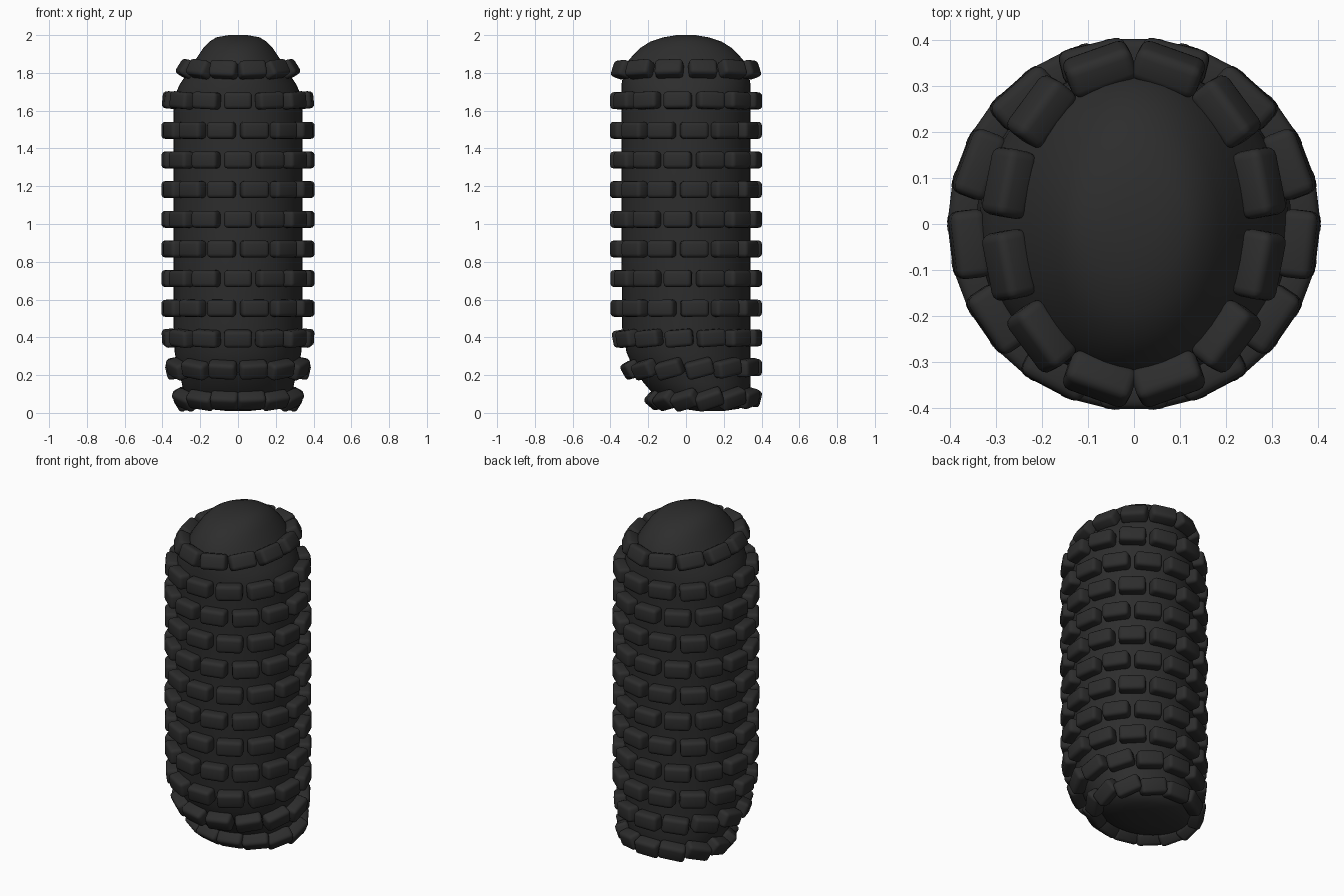
import bpy, bmesh, math
from mathutils import Vector, Matrix

if "Cube" in bpy.data.objects:
    bpy.data.objects.remove(bpy.data.objects["Cube"], do_unlink=True)

rubber = bpy.data.materials.new("black rubber")
rubber.use_nodes = True
COLOUR = (0.026, 0.026, 0.026, 1)
rubber.diffuse_color = COLOUR
rubber.node_tree.nodes["Principled BSDF"].inputs["Base Color"].default_value = COLOUR

# Body sections: height, half width, front y, back y
SECTIONS = [
    (0.010, 0.06, 0.06, 0.20), (0.022, 0.17, -0.02, 0.28),
    (0.050, 0.25, -0.11, 0.325), (0.090, 0.285, -0.165, 0.34),
    (0.160, 0.298, -0.225, 0.342), (0.240, 0.32, -0.28, 0.342),
    (0.320, 0.335, -0.315, 0.342), (0.450, 0.342, -0.338, 0.342),
    (1.000, 0.342, -0.342, 0.342), (1.600, 0.342, -0.342, 0.342),
    (1.680, 0.335, -0.342, 0.342), (1.740, 0.308, -0.341, 0.341),
    (1.800, 0.268, -0.332, 0.332), (1.870, 0.225, -0.302, 0.302),
    (1.930, 0.185, -0.245, 0.245), (1.965, 0.152, -0.19, 0.19),
    (1.988, 0.115, -0.12, 0.12), (2.000, 0.05, -0.05, 0.05),
]


def surface(angle, z):
    """Point on the body; angle 0 faces the front."""
    for a, b in zip(SECTIONS, SECTIONS[1:]):
        if z <= b[0]:
            t = (z - a[0]) / (b[0] - a[0])
            hx, y0, y1 = (a[i] + (b[i] - a[i]) * t for i in (1, 2, 3))
            break
    return Vector((hx * math.sin(angle),
                   (y0 + y1) / 2 - (y1 - y0) / 2 * math.cos(angle), z))


def make_object(name, bm, sharp):
    bmesh.ops.recalc_face_normals(bm, faces=bm.faces)
    mesh = bpy.data.meshes.new(name)
    bm.to_mesh(mesh)
    bm.free()
    obj = bpy.data.objects.new(name, mesh)
    bpy.context.collection.objects.link(obj)
    mesh.materials.append(rubber)
    bpy.ops.object.select_all(action='DESELECT')
    obj.select_set(True)
    bpy.context.view_layer.objects.active = obj
    bpy.ops.object.shade_smooth_by_angle(angle=math.radians(sharp))
    return obj


# Smooth body lofted through the sections
SEGMENTS = 48
bm = bmesh.new()
rings = [[bm.verts.new(surface(2 * math.pi * i / SEGMENTS, s[0])) for i in range(SEGMENTS)]
         for s in SECTIONS]
for low, high in zip(rings, rings[1:]):
    for i in range(SEGMENTS):
        j = (i + 1) % SEGMENTS
        bm.faces.new((low[i], low[j], high[j], high[i]))
bm.faces.new(rings[0][::-1])
bm.faces.new(rings[-1])
make_object("body", bm, 60)


def tread_row(name, z, count, offset):
    """Ring of rounded blocks lying on the body surface."""
    bm = bmesh.new()
    for k in range(count):
        a = 2 * math.pi * (k + offset) / count
        p = surface(a, z)
        up = (surface(a, z + 0.03) - surface(a, z - 0.03)).normalized()
        side = surface(a + 0.05, z) - surface(a - 0.05, z)
        out = side.cross(up).normalized()
        side = up.cross(out)
        frame = Matrix((side, out, up)).transposed().to_4x4()
        frame.translation = p + out * 0.022
        size = Matrix.Diagonal((0.148, 0.076, 0.09, 1))
        bmesh.ops.create_cube(bm, size=1, matrix=frame @ size)
    bmesh.ops.bevel(bm, geom=bm.edges[:], offset=0.02, segments=3,
                    profile=0.5, affect='EDGES')
    make_object(name, bm, 40)


# Twelve rows, staggered by half a block
for row in range(12):
    tread_row(f"tread_row_{row + 1}", 0.083 + 0.157 * row,
              12 if row == 11 else 13,
              0.5 if row == 0 or row % 2 else 0.0)
